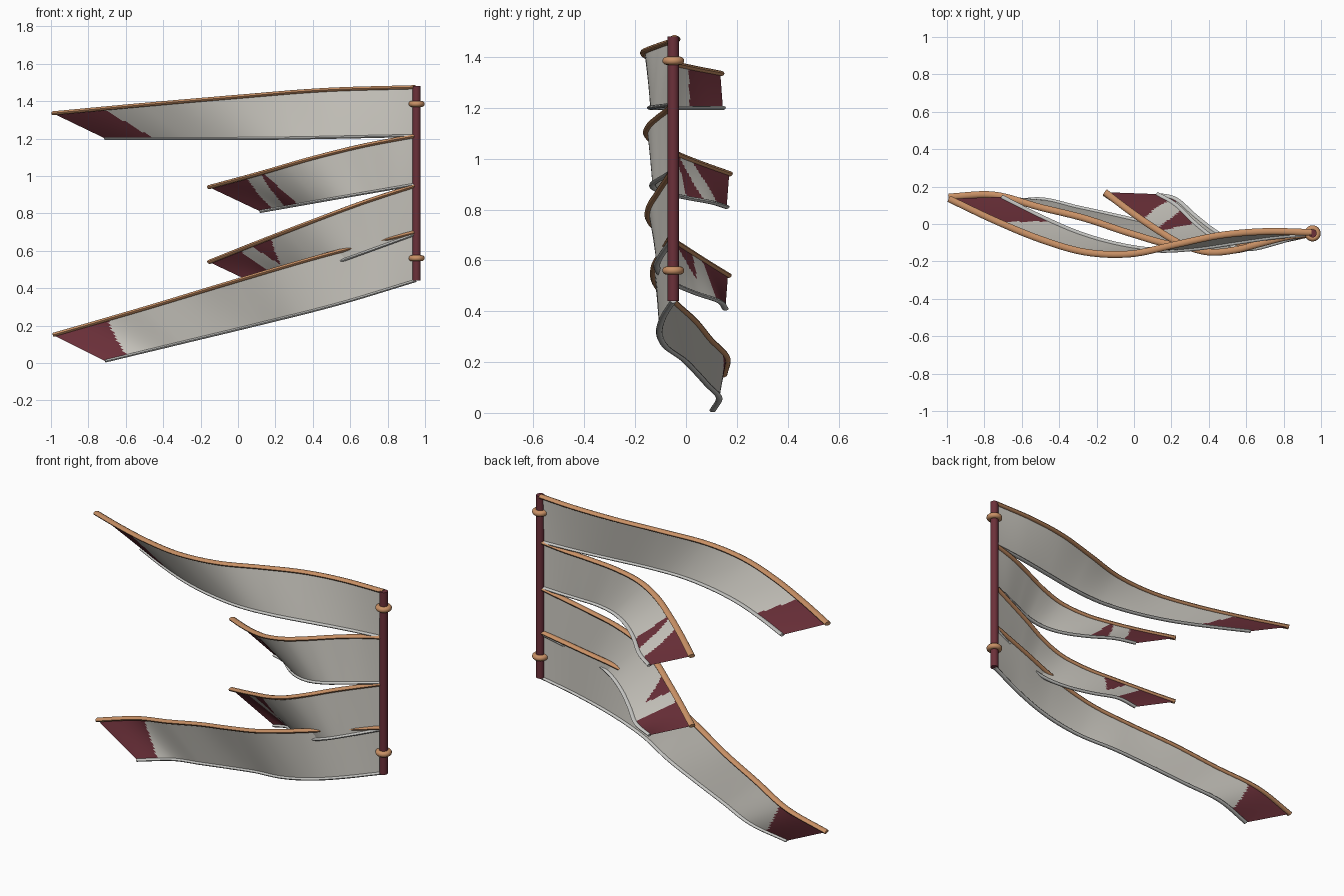
import bpy, bmesh, math
from mathutils import Vector

if "Cube" in bpy.data.objects:
    bpy.data.objects.remove(bpy.data.objects["Cube"], do_unlink=True)


def material(name, rgb):
    m = bpy.data.materials.new(name)
    m.use_nodes = True
    colour = (*rgb, 1)
    m.diffuse_color = colour
    m.node_tree.nodes["Principled BSDF"].inputs["Base Color"].default_value = colour
    return m


CLOTH = material("off white cloth", (0.60, 0.58, 0.53))
MAROON = material("maroon", (0.15, 0.03, 0.042))
COPPER = material("copper trim", (0.58, 0.28, 0.13))
SILVER = material("silver trim", (0.55, 0.55, 0.53))

POLE_X, POLE_Y = 0.955, -0.05
STEPS, ROWS = 128, 24


def finish(name, bm, mats):
    bmesh.ops.recalc_face_normals(bm, faces=bm.faces)
    mesh = bpy.data.meshes.new(name)
    bm.to_mesh(mesh)
    bm.free()
    ob = bpy.data.objects.new(name, mesh)
    bpy.context.collection.objects.link(ob)
    for m in mats:
        mesh.materials.append(m)
    smooth(ob)
    return ob


def smooth(ob):
    bpy.ops.object.select_all(action="DESELECT")
    ob.select_set(True)
    bpy.context.view_layer.objects.active = ob
    bpy.ops.object.shade_smooth_by_angle(angle=math.radians(40))


def spline(values, u):
    """Smooth curve through evenly spaced values."""
    n = len(values) - 1
    i = min(int(u * n), n - 1)
    t = u * n - i
    b, c = values[i], values[i + 1]
    a = values[i - 1] if i > 0 else 2 * b - c
    d = values[i + 2] if i + 2 <= n else 2 * c - b
    return b + t / 2 * (c - a + t * (2 * a - 5 * b + 4 * c - d + t * (3 * (b - c) + d - a)))


def edge_path(tip_x, sway, heights):
    """Banner edge from the free tip to the pole."""
    path = []
    for i in range(STEPS + 1):
        u = i / STEPS
        path.append(Vector((tip_x + (0.95 - tip_x) * u, spline(sway, u), spline(heights, u))))
    return path


def trim(name, path, half_width, half_height, mat, sides=10):
    """Oval rod swept along a banner edge."""
    bm = bmesh.new()
    rings = []
    for i in range(0, len(path), 2):
        along = path[min(i + 1, len(path) - 1)] - path[max(i - 1, 0)]
        side = along.cross(Vector((0, 0, 1))).normalized()
        up = side.cross(along).normalized()
        ring = []
        for k in range(sides):
            a = math.tau * k / sides
            ring.append(bm.verts.new(path[i] + side * half_width * math.cos(a)
                                     + up * half_height * math.sin(a)))
        rings.append(ring)
    for r, s in zip(rings, rings[1:]):
        for k in range(sides):
            j = (k + 1) % sides
            bm.faces.new((r[k], r[j], s[j], s[k]))
    bm.faces.new(rings[0])
    bm.faces.new(rings[-1])
    finish(name, bm, [mat])


def cloth(name, low, high, marks):
    """Sheet between two edges; each mark is a maroon band with slanted sides."""
    bm = bmesh.new()
    grid = [[bm.verts.new(a.lerp(b, j / ROWS)) for j in range(ROWS + 1)]
            for a, b in zip(low, high)]
    for i in range(STEPS):
        for j in range(ROWS):
            f = bm.faces.new((grid[i][j], grid[i + 1][j], grid[i + 1][j + 1], grid[i][j + 1]))
            u, v = (i + 0.5) / STEPS, (j + 0.5) / ROWS
            for start_low, start_high, end_low, end_high in marks:
                start = start_low + (start_high - start_low) * v
                end = end_low + (end_high - end_low) * v
                if start < u < end:
                    f.material_index = 1
    finish(name, bm, [CLOTH, MAROON])


LONG_TIPS = (-0.99, -0.71)
SHORT_TIPS = (-0.155, 0.12)

# name, tips, upper sway, upper heights, lower sway, lower heights, maroon marks
BANNERS = [
    ("top", LONG_TIPS,
     (.135, .02, -.08, -.15, -.16, -.11, -.06, -.04, -.045), (1.335, 1.38, 1.422, 1.46, 1.475),
     (.145, .04, -.05, -.11, -.14, -.13, -.1, -.07, -.05), (1.2, 1.2, 1.215),
     [(0, 0, .157, .135)]),
    ("upper_middle", SHORT_TIPS,
     (.17, .065, -.03, -.11, -.15, -.14, -.105, -.07, -.05), (.94, 1.015, 1.095, 1.163, 1.215),
     (.16, .1, 0, -.08, -.125, -.13, -.105, -.075, -.05), (.81, .883, .955),
     [(0, 0, .08, .18), (.16, .25, .245, .26)]),
    ("lower_middle", SHORT_TIPS,
     (.165, .075, -.01, -.09, -.14, -.14, -.11, -.08, -.05), (.54, .65, .757, .86, .95),
     (.155, .13, .04, -.04, -.095, -.115, -.1, -.075, -.05), (.41, .47, .54, .615, .69),
     [(0, 0, .14, .145), (.23, .2, .177, .3)]),
    ("bottom", LONG_TIPS,
     (.145, .155, .09, .03, -.05, -.115, -.12, -.085, -.05), (.15, .29, .436, .577, .7),
     (.105, .13, .085, .04, -.01, -.08, -.105, -.09, -.05), (.01, .11, .21, .315, .44),
     [(0, 0, .07, .15)]),
]

# Banners with their trims
for name, tips, sway_high, z_high, sway_low, z_low, marks in BANNERS:
    high = edge_path(tips[0], sway_high, z_high)
    low = edge_path(tips[1], sway_low, z_low)
    cloth(name + "_banner", low, high, marks)
    trim(name + "_banner_upper_trim", high, 0.018, 0.011, COPPER)
    trim(name + "_banner_lower_trim", low, 0.013, 0.008, SILVER)

# Pole
bpy.ops.mesh.primitive_cylinder_add(vertices=24, radius=0.022, depth=1.04,
                                    location=(POLE_X, POLE_Y, 0.96))
pole = bpy.context.object
pole.name = "pole"
pole.data.materials.append(MAROON)
smooth(pole)

# Rings around the pole
for name, z in (("upper_pole_ring", 1.385), ("lower_pole_ring", 0.56)):
    bpy.ops.mesh.primitive_torus_add(major_radius=0.027, minor_radius=0.016,
                                     major_segments=32, minor_segments=12,
                                     location=(POLE_X, POLE_Y, z))
    ring = bpy.context.object
    ring.name = name
    ring.data.materials.append(COPPER)
    smooth(ring)
